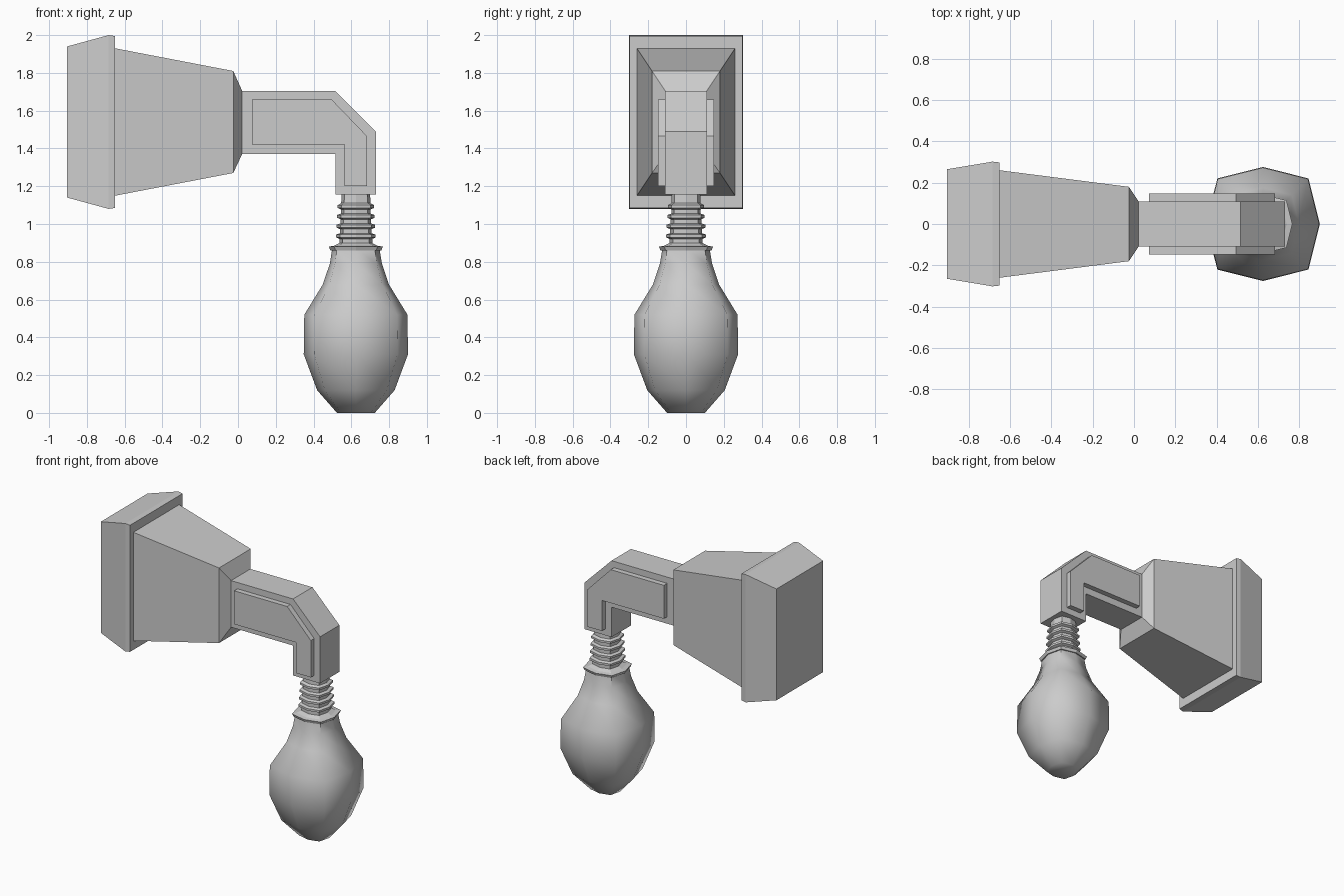
import bpy, bmesh, math

if "Cube" in bpy.data.objects:
    bpy.data.objects.remove(bpy.data.objects["Cube"])


def make_object(name, bm):
    bmesh.ops.recalc_face_normals(bm, faces=bm.faces)
    mesh = bpy.data.meshes.new(name)
    bm.to_mesh(mesh)
    bm.free()
    ob = bpy.data.objects.new(name, mesh)
    bpy.context.collection.objects.link(ob)
    return ob


def loft(name, rings):
    """Skin successive rings of points and cap both ends."""
    bm = bmesh.new()
    loops = [[bm.verts.new(p) for p in ring] for ring in rings]
    n = len(loops[0])
    for a, b in zip(loops, loops[1:]):
        for i in range(n):
            j = (i + 1) % n
            bm.faces.new((a[i], a[j], b[j], b[i]))
    bm.faces.new(loops[0])
    bm.faces.new(loops[-1])
    return make_object(name, bm)


def rect_loft(name, sections):
    """Sections are (x, half width, z low, z high)."""
    return loft(name, [[(x, -w, lo), (x, w, lo), (x, w, hi), (x, -w, hi)]
                       for x, w, lo, hi in sections])


def extrude_y(name, profile, half):
    return loft(name, [[(x, y, z) for x, z in profile] for y in (-half, half)])


def octagon_lathe(name, profile, smooth_angle=None):
    """Eight-sided lathe with slightly squared corners; profile is (r, z)."""
    rings = []
    for r, z in profile:
        radii = [r if i % 2 == 0 else r * 1.13 for i in range(8)]
        rings.append([(0.624 + q * math.cos(i * math.pi / 4),
                       q * math.sin(i * math.pi / 4), z)
                      for i, q in enumerate(radii)])
    ob = loft(name, rings)
    if smooth_angle:
        bpy.context.view_layer.objects.active = ob
        ob.select_set(True)
        bpy.ops.object.shade_smooth_by_angle(angle=math.radians(smooth_angle))
        ob.select_set(False)
    return ob


# Wall plate and tapered housing
rect_loft("wall_mount", [
    (-0.905, 0.265, 1.14, 1.94), (-0.685, 0.302, 1.08, 2.0),
    (-0.65, 0.298, 1.085, 1.995), (-0.65, 0.26, 1.15, 1.93),
    (-0.025, 0.18, 1.27, 1.81), (0.022, 0.11, 1.37, 1.705)])

# Bent arm and raised side panels
extrude_y("arm", [(0.02, 1.705), (0.515, 1.705), (0.73, 1.49), (0.73, 1.155),
                  (0.515, 1.155), (0.515, 1.37), (0.02, 1.37)], 0.11)
extrude_y("arm_side_panels", [
    (0.073, 1.66), (0.495, 1.66), (0.683, 1.465), (0.683, 1.2),
    (0.565, 1.2), (0.565, 1.42), (0.073, 1.42)], 0.148)

# Threaded neck with flared collar
thread = [(0.075, 1.16), (0.078, 1.11)]
for k in range(4):
    z, r = 1.10 - 0.052 * k, 0.078 + 0.003 * k
    thread += [(r + 0.018, z), (r + 0.018, z - 0.015),
               (r, z - 0.023), (r, z - 0.045)]
thread += [(0.115, 0.885), (0.143, 0.88), (0.135, 0.86)]
octagon_lathe("bulb_thread", thread)

# Glass bulb
octagon_lathe("bulb_glass", [
    (0.125, 0.87), (0.138, 0.79), (0.175, 0.68), (0.273, 0.52),
    (0.276, 0.31), (0.205, 0.12), (0.1, 0.0)], 60)
